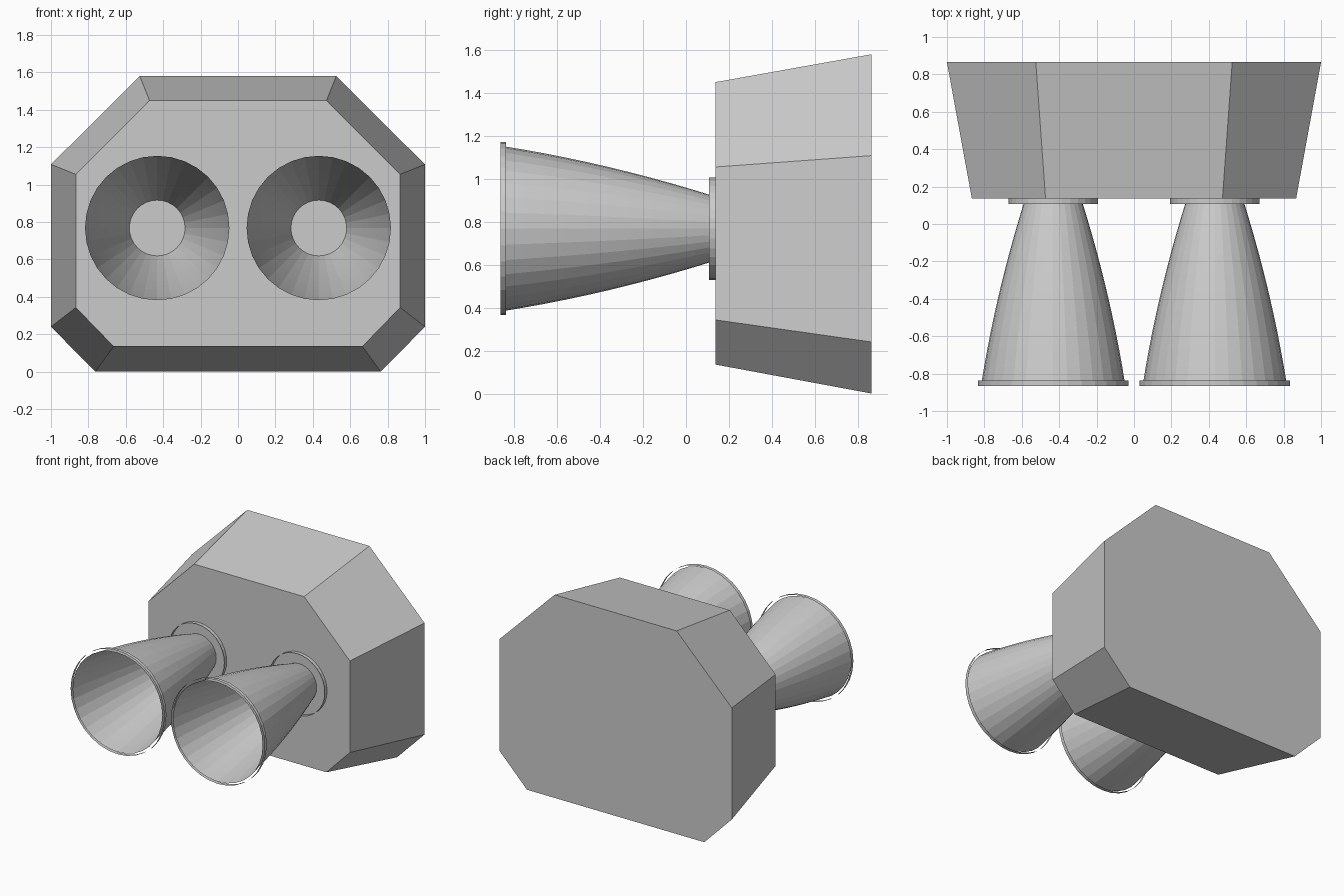
import bpy
import bmesh
from math import sin, cos, pi

if "Cube" in bpy.data.objects:
    bpy.data.objects.remove(bpy.data.objects["Cube"])

SIDES = 32
NOZZLE_X, NOZZLE_Z = 0.432, 0.768


def loft(name, rings, caps=False):
    """Skin a list of closed point loops into one object."""
    bm = bmesh.new()
    loops = [[bm.verts.new(p) for p in ring] for ring in rings]
    n = len(loops[0])
    for a, b in zip(loops, loops[1:]):
        for i in range(n):
            j = (i + 1) % n
            bm.faces.new((a[i], a[j], b[j], b[i]))
    if caps:
        bm.faces.new(loops[0])
        bm.faces.new(loops[-1])
    bmesh.ops.recalc_face_normals(bm, faces=bm.faces)
    mesh = bpy.data.meshes.new(name)
    bm.to_mesh(mesh)
    bm.free()
    obj = bpy.data.objects.new(name, mesh)
    bpy.context.collection.objects.link(obj)
    return obj


def octagon(half, y):
    """Mirror the right half of a hull outline into a full loop."""
    pts = half + [(-x, z) for x, z in reversed(half)]
    return [(x, y, z) for x, z in pts]


def revolve(name, cx, profile):
    """Open surface of revolution about a y-directed axis; profile is (y, r)."""
    rings = [[(cx + r * cos(2 * pi * i / SIDES), y, NOZZLE_Z + r * sin(2 * pi * i / SIDES))
              for i in range(SIDES)] for y, r in profile]
    return loft(name, rings)


# Tapered engine housing
front = [(0.665, 0.135), (0.867, 0.343), (0.867, 1.055), (0.473, 1.45)]
back = [(0.763, 0.0), (1.0, 0.24), (1.0, 1.108), (0.525, 1.58)]
loft("engine_housing", [octagon(front, 0.137), octagon(back, 0.865)], caps=True)

# Bell curve from throat to mouth, slightly bulged
bell = []
for k in range(11):
    t = k / 10
    bell.append((0.137 - 1.002 * t, 0.149 + 0.237 * t + 0.08 * t * (1 - t)))

# Two nozzles, each with open lip and mounting bands
for side, s in (("left", -1), ("right", 1)):
    cx = s * NOZZLE_X
    revolve(side + "_nozzle_bell", cx, bell)
    revolve(side + "_nozzle_lip", cx, [(-0.865, 0.403), (-0.838, 0.403)])
    revolve(side + "_mounting_ring", cx, [(0.108, 0.239), (0.137, 0.239)])
